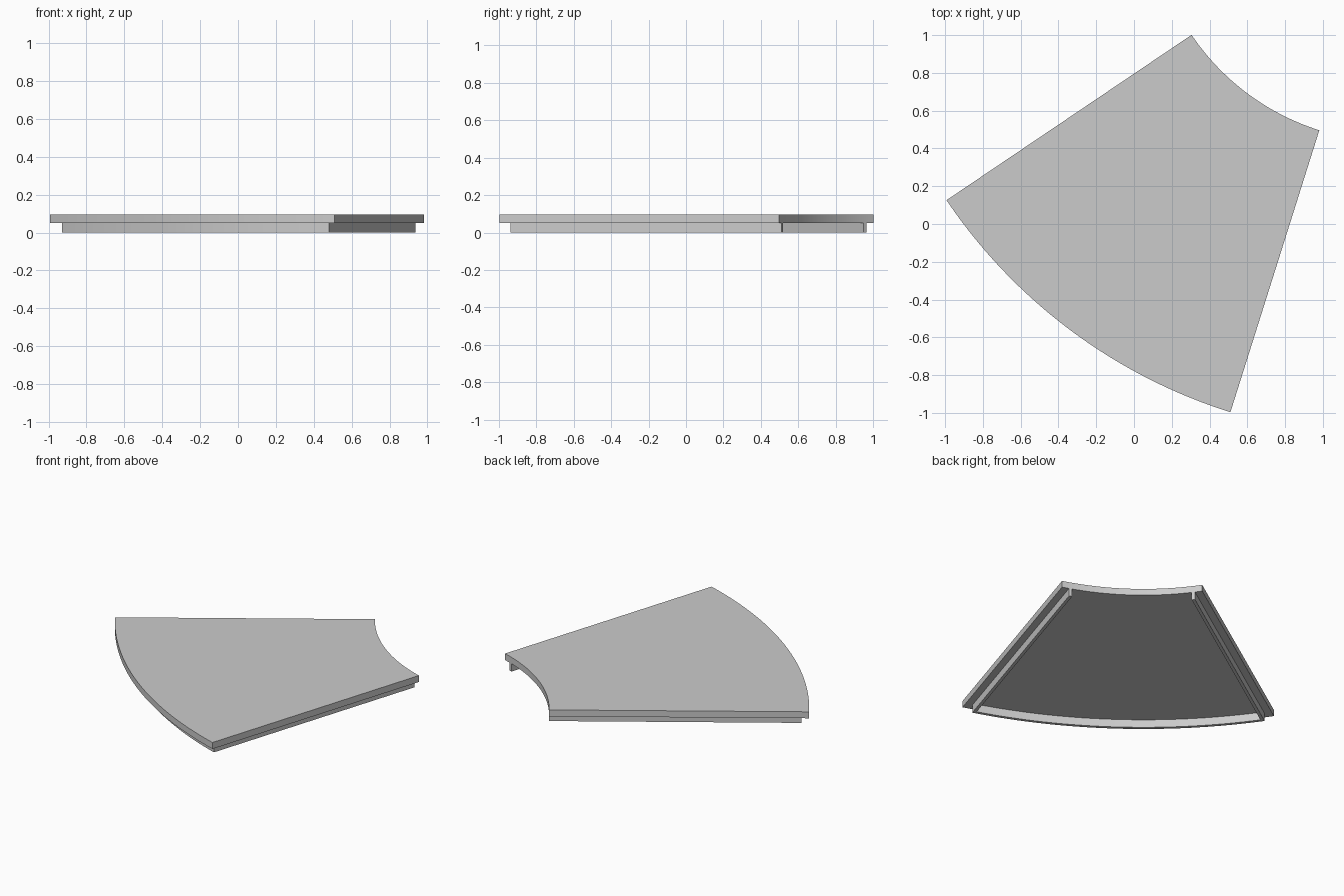
import bpy
import bmesh
from math import radians, asin, cos, sin

cube = bpy.data.objects.get("Cube")
if cube:
    bpy.data.objects.remove(cube, do_unlink=True)

# Shared layout: a curved top cut from a ring around one centre
CENTRE = (1.366, 1.717)
START, END = radians(214.0), radians(252.5)
INNER, OUTER = 1.28, 2.845
TOP, MID = 0.095, 0.052
OVERHANG, THICK = 0.045, 0.02

grey = bpy.data.materials.new("light_grey")
grey.use_nodes = True
colour = (0.6, 0.6, 0.6, 1)
grey.diffuse_color = colour
grey.node_tree.nodes["Principled BSDF"].inputs["Base Color"].default_value = colour


def arc(radius, left, right, steps):
    """Arc whose ends lie at given distances inside the two straight sides."""
    a, b = START + asin(left / radius), END - asin(right / radius)
    angles = [a + (b - a) * i / steps for i in range(steps + 1)]
    return [(CENTRE[0] + radius * cos(t), CENTRE[1] + radius * sin(t)) for t in angles]


def prism(name, outline, low, high):
    """Extrude a flat outline upward."""
    bm = bmesh.new()
    base = bm.faces.new([bm.verts.new((x, y, low)) for x, y in outline])
    side = bmesh.ops.extrude_face_region(bm, geom=[base])["geom"]
    bmesh.ops.translate(bm, vec=(0, 0, high - low),
                        verts=[v for v in side if isinstance(v, bmesh.types.BMVert)])
    bmesh.ops.recalc_face_normals(bm, faces=bm.faces)
    mesh = bpy.data.meshes.new(name)
    bm.to_mesh(mesh)
    bm.free()
    mesh.materials.append(grey)
    obj = bpy.data.objects.new(name, mesh)
    bpy.context.collection.objects.link(obj)
    bpy.ops.object.select_all(action="DESELECT")
    obj.select_set(True)
    bpy.context.view_layer.objects.active = obj
    bpy.ops.object.shade_smooth_by_angle(angle=radians(30))


# Table top
prism("table_top", arc(INNER, 0, 0, 48) + arc(OUTER, 0, 0, 48)[::-1], MID, TOP)

# Straight rails under both sides, flush with the inner curve
rail_end = OUTER - OVERHANG
for name, index in (("left_rail", -1), ("right_rail", 0)):
    near = [arc(r, OVERHANG, OVERHANG, 1)[index] for r in (INNER, rail_end)]
    far = [arc(r, OVERHANG + THICK, OVERHANG + THICK, 1)[index] for r in (rail_end, INNER)]
    prism(name, near + far, 0, MID)

# Curved rail under the outer edge, between the straight rails
inset = OVERHANG + THICK
prism("outer_rail", arc(rail_end - THICK, inset, inset, 48)
      + arc(rail_end, inset, inset, 48)[::-1], 0, MID)
